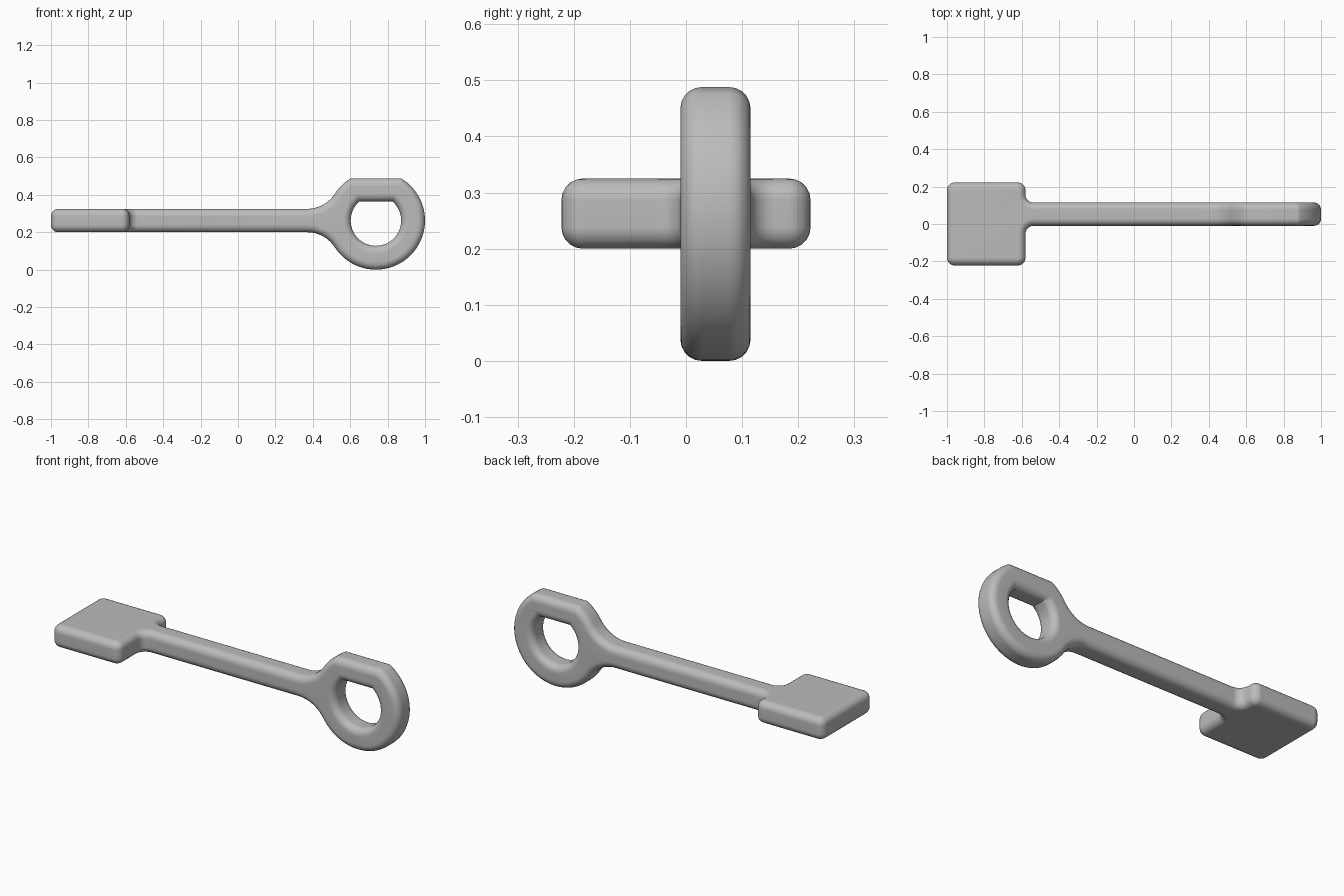
import bpy, bmesh
from math import sin, cos, asin, atan2, pi, tan
from mathutils import Vector, Matrix

cube = bpy.data.objects.get("Cube")
if cube:
    bpy.data.objects.remove(cube, do_unlink=True)

BEVEL, HALF = 0.038, 0.0625      # edge rounding and half thickness of the bar
BAR_Y, BAR_Z = 0.0525, 0.2625    # centre line of the shaft
CUT_X = -0.5                     # where shaft and head are welded

steel = bpy.data.materials.new("plain grey")
steel.use_nodes = True
grey = (0.5, 0.5, 0.5, 1)
steel.diffuse_color = grey
steel.node_tree.nodes["Principled BSDF"].inputs["Base Color"].default_value = grey


def arc(cx, cy, r, a, b, n):
    return [(cx + r * cos(a + (b - a) * i / n), cy + r * sin(a + (b - a) * i / n))
            for i in range(n + 1)]


def rounded(corners, n=6):
    """Polygon whose (x, y, radius) corners are filleted at right angles."""
    out = []
    for i, (x, y, r) in enumerate(corners):
        p = Vector((x, y))
        if r == 0:
            out.append(p)
            continue
        u = (Vector(corners[i - 1][:2]) - p).normalized()
        v = (Vector(corners[(i + 1) % len(corners)][:2]) - p).normalized()
        c = p + (u + v) * r
        for k in range(n + 1):
            t = pi / 2 * k / n
            out.append(c - v * r * cos(t) - u * r * sin(t))
    return out


def slab(outlines, matrix):
    """Mesh of a filled outline with rounded rims."""
    curve = bpy.data.curves.new("outline", 'CURVE')
    curve.dimensions = '2D'
    curve.fill_mode = 'BOTH'
    curve.extrude = HALF - BEVEL
    curve.bevel_depth = BEVEL
    curve.bevel_resolution = 4
    curve.offset = -BEVEL
    for pts in outlines:
        s = curve.splines.new('POLY')
        s.points.add(len(pts) - 1)
        for sp, p in zip(s.points, pts):
            sp.co = (p[0], p[1], 0, 1)
        s.use_cyclic_u = True
    ob = bpy.data.objects.new("outline", curve)
    bpy.context.collection.objects.link(ob)
    ev = ob.evaluated_get(bpy.context.evaluated_depsgraph_get())
    mesh = bpy.data.meshes.new_from_object(ev)
    bpy.data.objects.remove(ob, do_unlink=True)
    mesh.transform(matrix)
    return mesh


# Shaft and eyelet, drawn in the x-z plane
RING_X, RING_R, HOLE_R, FILLET_X = 0.7375, 0.2625, 0.135, 0.37
dx = RING_X - FILLET_X
r = (HALF ** 2 + dx ** 2 - RING_R ** 2) / (2 * (RING_R - HALF))
lean = atan2(r + HALF, dx)
flat = asin(0.2255 / RING_R)
lower = [(-0.7, -HALF)] + arc(FILLET_X, -HALF - r, r, pi / 2, lean, 12)
upper = [(x, -z) for x, z in reversed(lower)]
ring = arc(RING_X, 0, RING_R, lean - pi, flat, 44)
shoulder = arc(RING_X, 0, RING_R, pi - flat, pi - lean, 6)
hole_flat = asin(0.1025 / HOLE_R)
hole = arc(RING_X, 0, HOLE_R, -pi - hole_flat, hole_flat, 44)
eyelet = slab([lower + ring[1:] + shoulder[:-1] + upper, hole],
              Matrix.Translation((0, BAR_Y, BAR_Z)) @ Matrix.Rotation(pi / 2, 4, 'X'))

# Flat head with a filleted neck, drawn in the x-y plane
W, NECK, C = 0.222, -0.58, 0.042
y0, y1 = BAR_Y - HALF, BAR_Y + HALF
head = slab([rounded([(-1, -W, C), (NECK, -W, C), (NECK, y0, C), (-0.4, y0, 0),
                      (-0.4, y1, 0), (NECK, y1, C), (NECK, W, C), (-1, W, C)])],
            Matrix.Translation((0, 0, BAR_Z)))

# Trim both slabs at the weld and join them into one body
bm = bmesh.new()
for mesh, side in ((eyelet, -1), (head, 1)):
    part = bmesh.new()
    part.from_mesh(mesh)
    bmesh.ops.remove_doubles(part, verts=part.verts, dist=0.0002)
    bmesh.ops.bisect_plane(part, geom=part.verts[:] + part.edges[:] + part.faces[:],
                           plane_co=(CUT_X, 0, 0), plane_no=(side, 0, 0),
                           clear_outer=True)
    part.to_mesh(mesh)
    part.free()
    bm.from_mesh(mesh)
    bpy.data.meshes.remove(mesh)
bmesh.ops.remove_doubles(bm, verts=bm.verts, dist=0.0005)
bmesh.ops.recalc_face_normals(bm, faces=bm.faces)
body = bpy.data.meshes.new("eyelet_bar")
bm.to_mesh(body)
bm.free()
body.materials.clear()
body.materials.append(steel)
obj = bpy.data.objects.new("eyelet_bar", body)
bpy.context.collection.objects.link(obj)
bpy.context.view_layer.objects.active = obj
obj.select_set(True)
bpy.ops.object.shade_smooth_by_angle(angle=0.6)
obj.modifiers.new("even_shading", 'WEIGHTED_NORMAL').keep_sharp = True
